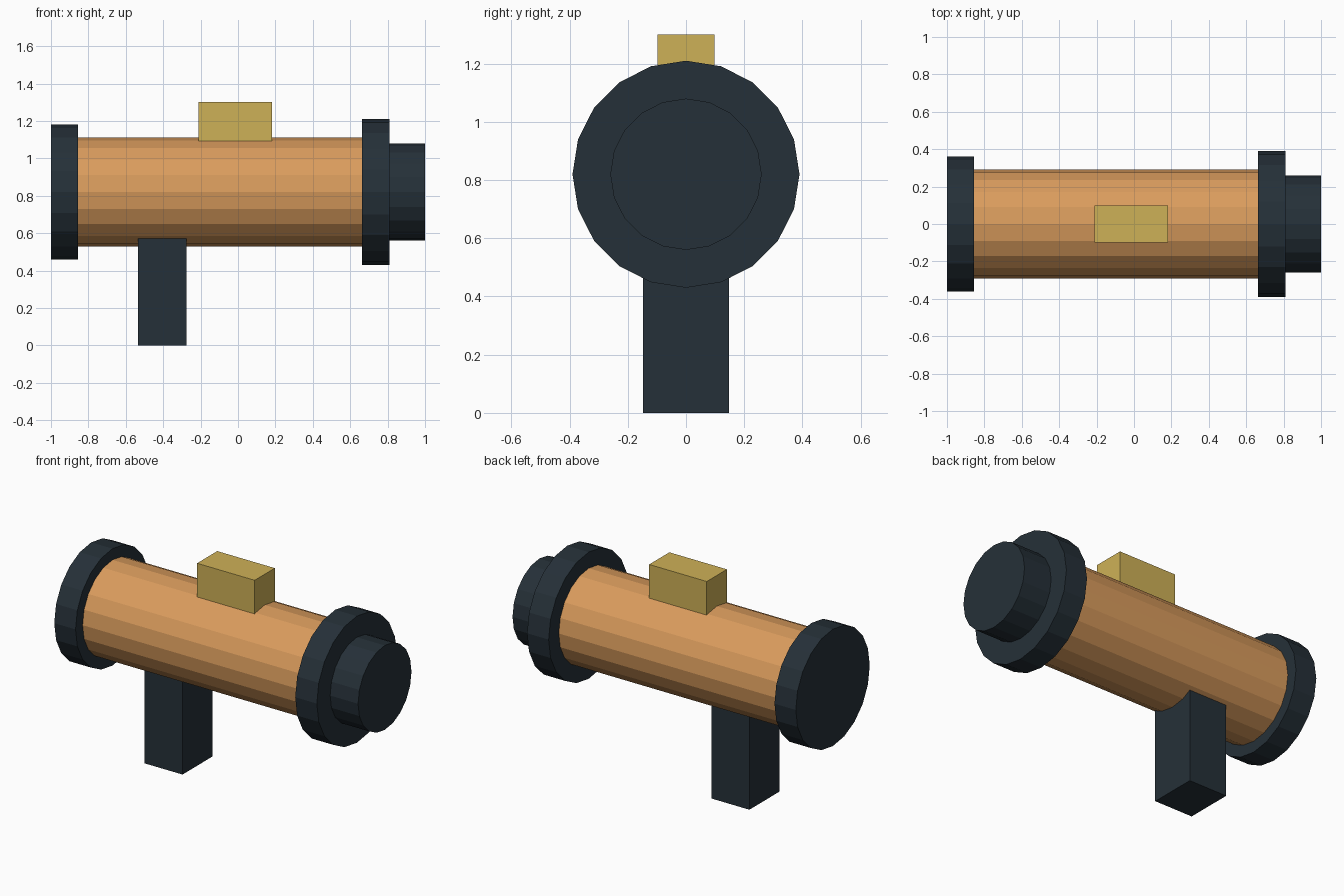
import bpy, bmesh, math
from mathutils import Matrix

if "Cube" in bpy.data.objects:
    bpy.data.objects.remove(bpy.data.objects["Cube"])


def material(name, rgb):
    lin = [((c / 255 + 0.055) / 1.055) ** 2.4 if c > 10 else c / 3294 for c in rgb]
    m = bpy.data.materials.new(name)
    m.diffuse_color = (*lin, 1)
    m.use_nodes = True
    m.node_tree.nodes["Principled BSDF"].inputs["Base Color"].default_value = m.diffuse_color
    return m


copper = material("copper orange", (218, 156, 93))
dark = material("dark slate", (37, 48, 56))
gold = material("brass yellow", (206, 177, 87))


def finish(name, bm, mat):
    bmesh.ops.recalc_face_normals(bm, faces=bm.faces)
    mesh = bpy.data.meshes.new(name)
    bm.to_mesh(mesh)
    bm.free()
    mesh.materials.append(mat)
    bpy.context.collection.objects.link(bpy.data.objects.new(name, mesh))


AXIS_Z = 0.82


def drum(name, x0, x1, r, mat):
    """20-sided cylinder lying along x, with a vertex at the top."""
    bm = bmesh.new()
    bmesh.ops.create_cone(bm, cap_ends=True, segments=20, radius1=r, radius2=r, depth=x1 - x0)
    bm.transform(Matrix.Translation(((x0 + x1) / 2, 0, AXIS_Z)) @ Matrix.Rotation(math.pi / 2, 4, 'Y'))
    finish(name, bm, mat)


def box(name, x0, x1, half_y, z0, z1, mat):
    bm = bmesh.new()
    bmesh.ops.create_cube(bm, size=1)
    bm.transform(Matrix.Translation(((x0 + x1) / 2, 0, (z0 + z1) / 2))
                 @ Matrix.Diagonal((x1 - x0, 2 * half_y, z1 - z0, 1)))
    finish(name, bm, mat)


# Barrel with its end caps and nozzle
drum("barrel", -0.92, 0.74, 0.291, copper)
drum("rear_cap", -1.0, -0.855, 0.36, dark)
drum("front_collar", 0.663, 0.81, 0.39, dark)
drum("front_lens", 0.80, 1.0, 0.26, dark)

# Grip below and block on top, both sunk slightly into the barrel
box("grip", -0.535, -0.275, 0.147, 0.0, 0.58, dark)
box("top_block", -0.21, 0.182, 0.098, 1.08, 1.30, gold)
